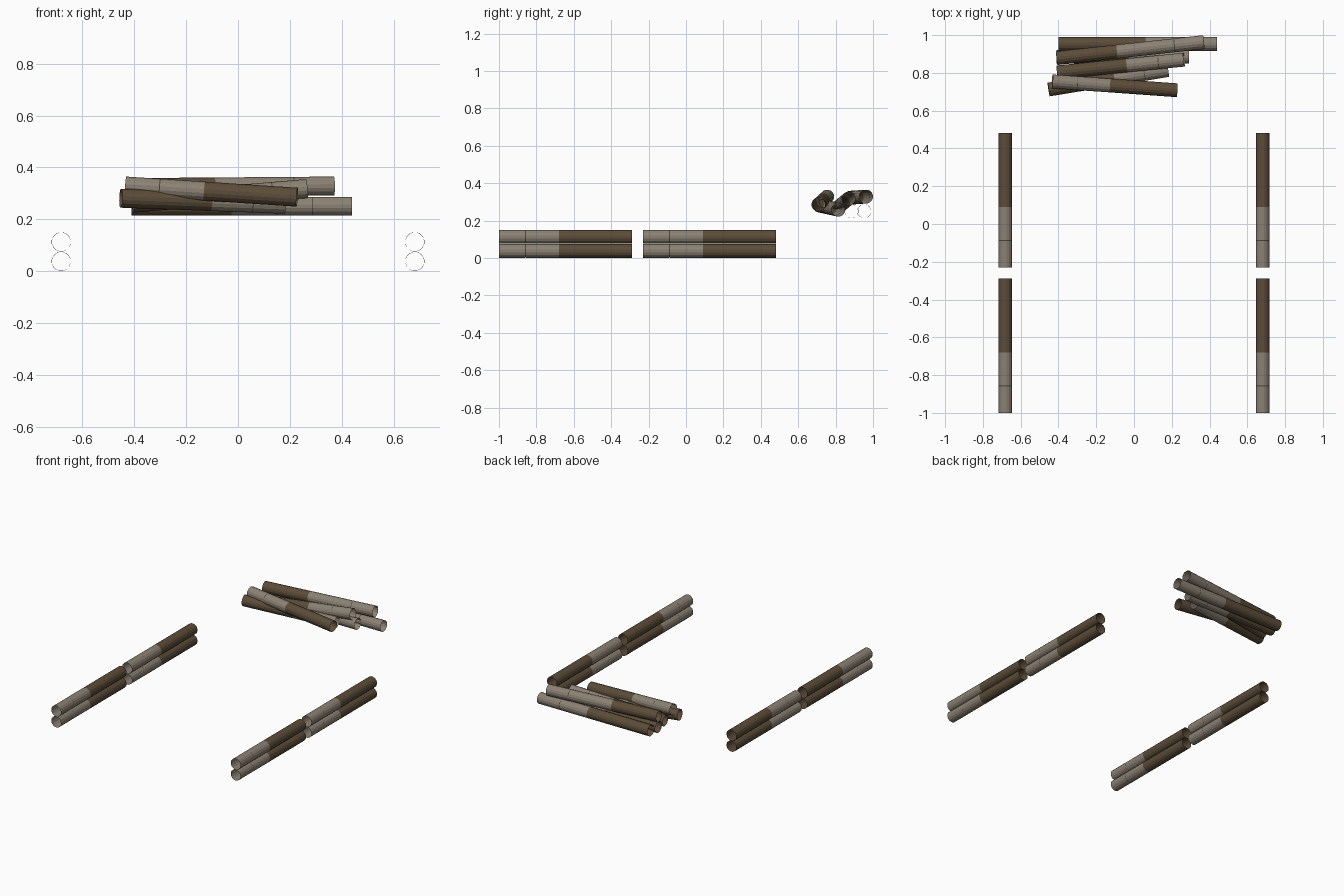
import bpy, bmesh, math
from mathutils import Vector

if "Cube" in bpy.data.objects:
    bpy.data.objects.remove(bpy.data.objects["Cube"])

R = 0.0372      # log radius
SIDES = 16


def material(name, rgb):
    m = bpy.data.materials.new(name)
    m.diffuse_color = (*rgb, 1)
    m.use_nodes = True
    m.node_tree.nodes["Principled BSDF"].inputs["Base Color"].default_value = m.diffuse_color
    return m


pale_bark = material("pale_bark", (0.262, 0.222, 0.174))
dark_bark = material("dark_bark", (0.107, 0.073, 0.041))


def log(name, pale_end, dark_end, split=0.45):
    """Open-ended tube of bark, pale up to the split fraction, dark beyond it."""
    a, b = Vector(pale_end), Vector(dark_end)
    rot = (b - a).to_track_quat('Z', 'Y')
    length = (b - a).length
    # rings along the log: fraction and radius, with a fine groove in the bark
    rings = [(0, R), (0.197, R), (0.2, R - 0.001), (0.203, R),
             (split, R), (1, R)]
    bm = bmesh.new()
    loops = []
    for f, r in rings:
        loop = []
        for i in range(SIDES):
            t = 2 * math.pi * (i + 0.5) / SIDES
            p = Vector((r * math.cos(t), r * math.sin(t), f * length))
            loop.append(bm.verts.new(a + rot @ p))
        loops.append(loop)
    for k in range(len(loops) - 1):
        for i in range(SIDES):
            j = (i + 1) % SIDES
            face = bm.faces.new((loops[k][i], loops[k][j],
                                 loops[k + 1][j], loops[k + 1][i]))
            face.material_index = 1 if rings[k][0] >= split else 0
    mesh = bpy.data.meshes.new(name)
    bm.to_mesh(mesh)
    bm.free()
    mesh.materials.append(pale_bark)
    mesh.materials.append(dark_bark)
    bpy.context.collection.objects.link(bpy.data.objects.new(name, mesh))


# Side rows: two stacked logs, two lengths deep, mirrored left and right
for side, x in (("left", -0.682), ("right", 0.682)):
    for row, y in (("front", -1.0), ("back", -0.23)):
        for level, z in (("lower", 0.0375), ("upper", 0.1125)):
            log(f"{side}_{row}_{level}_log", (x, y, z), (x, y + 0.712, z))

# Loose pile at the back
log("pile_base_log_back", (0.44, 0.953, 0.25), (-0.40, 0.953, 0.25))
log("pile_base_log_middle", (0.29, 0.885, 0.25), (-0.41, 0.885, 0.25))
log("pile_top_log_back", (0.37, 0.963, 0.328), (-0.41, 0.878, 0.322), 0.59)
log("pile_top_log_middle", (0.265, 0.87, 0.318), (-0.405, 0.803, 0.262))
log("pile_base_log_front", (0.18, 0.815, 0.258), (-0.452, 0.712, 0.281))
log("pile_top_log_front", (-0.433, 0.755, 0.328), (0.228, 0.708, 0.285), 0.46)
